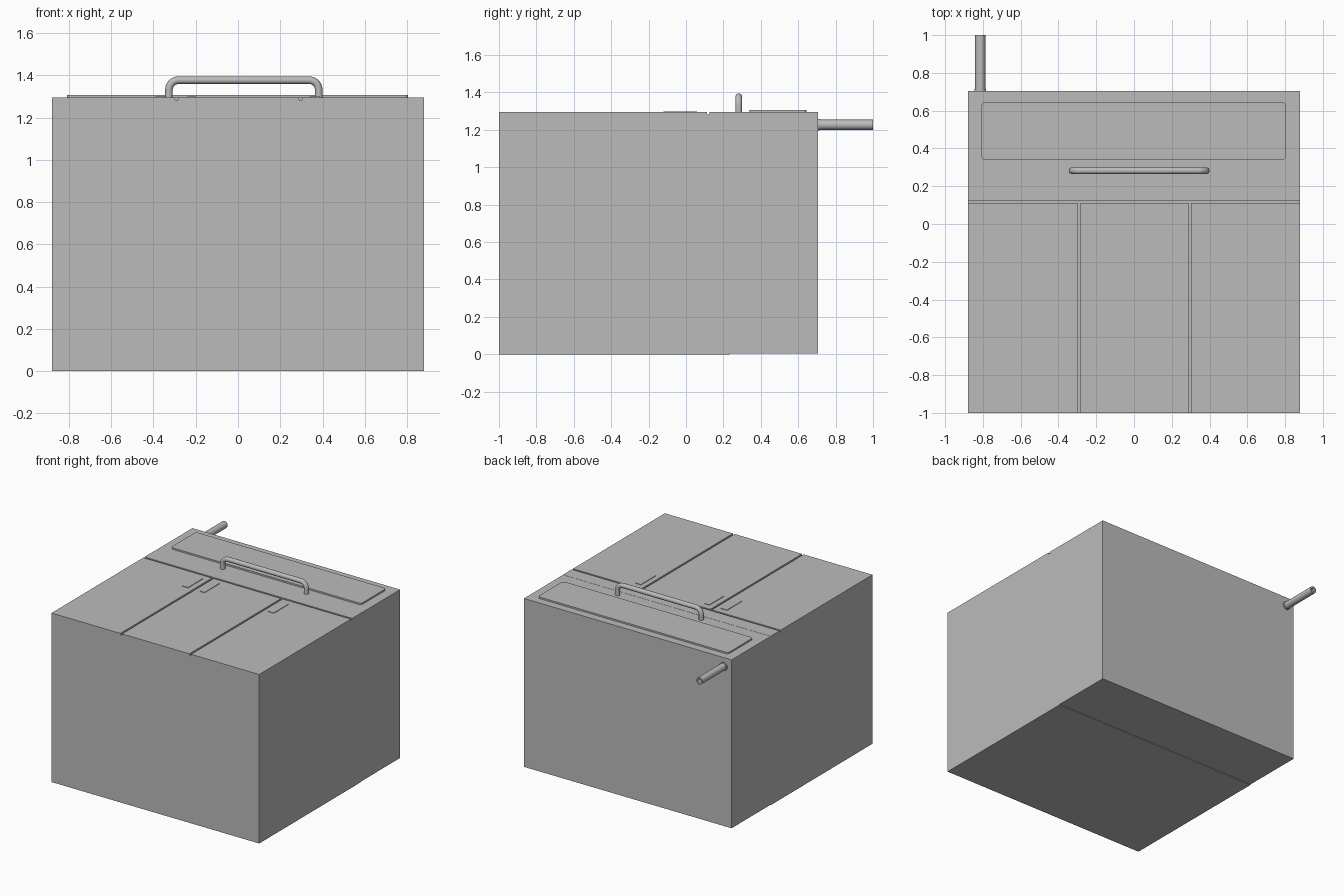
import bpy, bmesh, math
from mathutils import Matrix

cube = bpy.data.objects.get("Cube")
if cube:
    bpy.data.objects.remove(cube, do_unlink=True)

COLOUR = (0.5, 0.5, 0.5, 1)
grey = bpy.data.materials.new("plain grey")
grey.use_nodes = True
grey.diffuse_color = COLOUR
grey.node_tree.nodes["Principled BSDF"].inputs["Base Color"].default_value = COLOUR


def add_object(name, data):
    obj = bpy.data.objects.new(name, data)
    bpy.context.collection.objects.link(obj)
    data.materials.append(grey)
    return obj


def box(name, x, y, z, corner=0):
    """Box from (low, high) ranges, with optional rounded upright corners."""
    bm = bmesh.new()
    bmesh.ops.create_cube(bm, size=1)
    for v in bm.verts:
        v.co = [r[0] if c < 0 else r[1] for c, r in zip(v.co, (x, y, z))]
    if corner:
        upright = [e for e in bm.edges
                   if abs(e.verts[0].co.z - e.verts[1].co.z) > 1e-4]
        bmesh.ops.bevel(bm, geom=upright, offset=corner, segments=5,
                        profile=0.5, affect='EDGES')
    mesh = bpy.data.meshes.new(name)
    bm.to_mesh(mesh)
    bm.free()
    return add_object(name, mesh)


def smooth(obj):
    bpy.ops.object.select_all(action='DESELECT')
    obj.select_set(True)
    bpy.context.view_layer.objects.active = obj
    bpy.ops.object.shade_smooth_by_angle(angle=math.radians(40))


W, TOP, SEAM, BACK = 0.88, 1.295, 0.233, 0.705

# Cabinet body in two blocks
body = box("front_body", (-W, W), (-1, SEAM), (0, TOP))
box("rear_body", (-W, W), (SEAM, BACK), (0.004, TOP - 0.001))

# Shallow grooves dividing the lid into three doors
G, DEPTH, CROSS = 0.007, 0.012, 0.118
grooves = [((-1, 1), (CROSS - G, CROSS + G))]
grooves += [((x - G, x + G), (-1.1, CROSS)) for x in (-0.29, 0.295)]
for i, (gx, gy) in enumerate(grooves):
    cutter = box(f"groove_cutter_{i + 1}", gx, gy, (TOP - DEPTH, TOP + 0.1))
    cutter.hide_render = True
    cutter.hide_set(True)
    cutter.display_type = 'WIRE'
    cut = body.modifiers.new("groove", 'BOOLEAN')
    cut.operation, cut.solver, cut.object = 'DIFFERENCE', 'EXACT', cutter

# Door pull plates beside the grooves
for i, x in enumerate(((-0.39, -0.34), (-0.24, -0.2), (0.34, 0.388))):
    box(f"door_pull_{i + 1}", x, (-0.12, 0.06), (TOP - 0.005, TOP + 0.004))

# Raised rear panel with rounded corners
box("rear_panel", (-0.808, 0.805), (0.34, 0.645), (TOP - 0.005, 1.306), 0.02)

# Bent bar handle
R, BEND, LEFT, RIGHT, HIGH = 0.018, 0.045, -0.327, 0.382, 1.377
path = [(LEFT, TOP - 0.01)]
for cx, start in ((LEFT + BEND, 180), (RIGHT - BEND, 90)):
    for step in range(7):
        a = math.radians(start - 15 * step)
        path.append((cx + BEND * math.cos(a), HIGH - BEND + BEND * math.sin(a)))
path.append((RIGHT, TOP - 0.01))
curve = bpy.data.curves.new("bar_handle", 'CURVE')
curve.dimensions = '3D'
curve.bevel_depth = R
curve.bevel_resolution = 4
curve.use_fill_caps = True
spline = curve.splines.new('POLY')
spline.points.add(len(path) - 1)
for p, (x, z) in zip(spline.points, path):
    p.co = (x, 0.282, z, 1)
    p.radius = 1
spline.use_smooth = True
add_object("bar_handle", curve)

# Hollow outlet pipe with a base flange, turned about its axis (radius, y)
profile = [(0, BACK - 0.01), (0.031, BACK - 0.01), (0.031, 0.715),
           (0.027, 0.715), (0.027, 1), (0.015, 1), (0.015, 0.9), (0, 0.9)]
bm = bmesh.new()
points = [bm.verts.new((r, y, 0)) for r, y in profile]
edges = [bm.edges.new(pair) for pair in zip(points, points[1:])]
bmesh.ops.spin(bm, geom=points + edges, cent=(0, 0, 0), axis=(0, 1, 0),
               angle=math.tau, steps=24)
bmesh.ops.remove_doubles(bm, verts=bm.verts[:], dist=1e-5)
bmesh.ops.recalc_face_normals(bm, faces=bm.faces[:])
bmesh.ops.transform(bm, matrix=Matrix.Translation((-0.814, 0, 1.227)),
                    verts=bm.verts[:])
mesh = bpy.data.meshes.new("outlet_pipe")
bm.to_mesh(mesh)
bm.free()
smooth(add_object("outlet_pipe", mesh))
